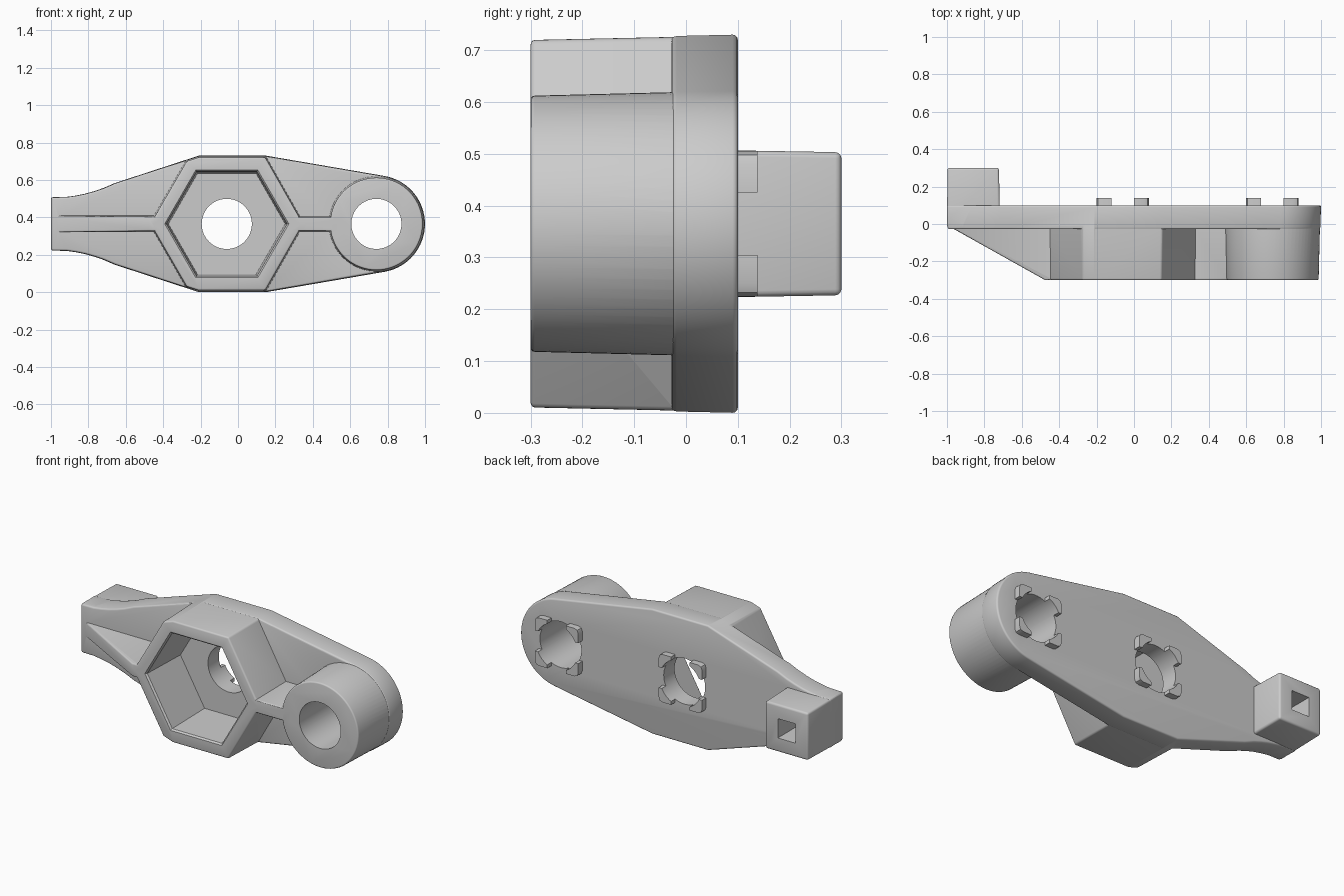
import bpy, bmesh, math

if "Cube" in bpy.data.objects:
    bpy.data.objects.remove(bpy.data.objects["Cube"])

ZC = 0.365      # mid height: profiles are (x, z) with z measured from here
HEX_X, EYE_X = -0.06, 0.74


def prism(name, front, y0, back, y1, bevel=0.0):
    """Solid between two (x, z) profiles with equal point counts."""
    bm = bmesh.new()
    a = [bm.verts.new((x, y0, z + ZC)) for x, z in front]
    b = [bm.verts.new((x, y1, z + ZC)) for x, z in back]
    n = len(a)
    bm.faces.new(a)
    bm.faces.new(b[::-1])
    for i in range(n):
        j = (i + 1) % n
        bm.faces.new((a[i], b[i], b[j], a[j]))
    bmesh.ops.recalc_face_normals(bm, faces=bm.faces)
    me = bpy.data.meshes.new(name)
    bm.to_mesh(me)
    bm.free()
    ob = bpy.data.objects.new(name, me)
    bpy.context.collection.objects.link(ob)
    if bevel:
        m = ob.modifiers.new("round", 'BEVEL')
        m.width, m.segments = bevel, 3
        m.limit_method, m.angle_limit = 'ANGLE', math.radians(40)
        apply(ob, m)
    return ob


def apply(ob, mod):
    bpy.context.view_layer.objects.active = ob
    bpy.ops.object.modifier_apply(modifier=mod.name)


def combine(base, other, op):
    m = base.modifiers.new("combine", 'BOOLEAN')
    m.operation, m.solver, m.object = op, 'EXACT', other
    apply(base, m)
    bpy.data.objects.remove(other, do_unlink=True)


def ngon(cx, r, n):
    return [(cx + r * math.cos(2 * math.pi * i / n), r * math.sin(2 * math.pi * i / n)) for i in range(n)]


def rect(x0, x1, z0, z1):
    return [(x0, z0), (x1, z0), (x1, z1), (x0, z1)]


def scaled(pts, sx, sz, cx=0.0):
    return [(cx + (x - cx) * sx, z * sz) for x, z in pts]


def mirrored(half):
    """Close an upper half outline by mirroring it in z."""
    return half + [(x, -z) for x, z in reversed(half) if abs(z) > 1e-6]


# base plate: flared arm on the left, tangent round end on the right
half = [(-1, 0.143), (-0.92, 0.144), (-0.87, 0.151), (-0.82, 0.161), (-0.77, 0.175),
        (-0.72, 0.192), (-0.66, 0.218), (-0.21, 0.365), (0.15, 0.365)]
for i in range(17):
    t = math.radians(80.3 * (1 - i / 16))
    half.append((EYE_X + 0.26 * math.cos(t), 0.26 * math.sin(t) if i < 16 else 0.0))
outline = mirrored(half)
body = prism("lever_body", scaled(outline, 0.996, 0.992), -0.028, outline, 0.1, 0.01)

# hexagonal socket housing
hexa = mirrored([(-0.475, 0), (-0.278, 0.341), (-0.215, 0.361), (0.15, 0.361), (0.355, 0)])
parts = [prism("hex_housing", scaled(hexa, 0.982, 0.982, HEX_X), -0.3, hexa, 0.0, 0.009)]

# round eye boss
parts.append(prism("eye_boss", ngon(EYE_X, 0.247, 72), -0.3, ngon(EYE_X, 0.2545, 72), 0.0, 0.008))

# ribs: sloping one under the arm, straight one between housing and eye
parts.append(prism("arm_rib", rect(-0.475, -0.4, -0.038, 0.038), -0.3,
                   rect(-0.99, -0.4, -0.044, 0.044), -0.012, 0.008))
parts.append(prism("link_rib", rect(0.28, 0.56, -0.038, 0.038), -0.3,
                   rect(0.28, 0.56, -0.044, 0.044), 0.0, 0.008))

# end block on the back of the arm
parts.append(prism("end_block", rect(-1, -0.716, -0.1435, 0.1435), -0.018,
                   rect(-0.997, -0.722, -0.138, 0.138), 0.3, 0.012))

# four corner tabs around each hole
for cx in (HEX_X, EYE_X):
    for sx in (-1, 1):
        for sz in (-1, 1):
            p = [(0.06, 0.06), (0.14, 0.06), (0.14, 0.115), (0.133, 0.133), (0.115, 0.14), (0.06, 0.14)]
            p = [(cx + sx * x, sz * z) for x, z in p]
            parts.append(prism("corner_tab", p, 0.07, p, 0.138))

for part in parts:
    combine(body, part, 'UNION')

# cut hex pocket, the two through holes and the square socket
cutters = [prism("hex_pocket", ngon(HEX_X, 0.3235, 6), -0.32, ngon(HEX_X, 0.312, 6), 0.0),
           prism("pocket_rim", ngon(HEX_X, 0.34, 6), -0.308, ngon(HEX_X, 0.318, 6), -0.286)]
for cx in (HEX_X, EYE_X):
    c = ngon(cx, 0.134, 64)
    cutters.append(prism("through_hole", c, -0.4, c, 0.2))
cutters.append(prism("square_socket", rect(-0.913, -0.807, -0.053, 0.053), 0.02,
                     rect(-0.917, -0.803, -0.057, 0.057), 0.35))
for c in cutters:
    combine(body, c, 'DIFFERENCE')

bpy.ops.object.select_all(action='DESELECT')
body.select_set(True)
bpy.context.view_layer.objects.active = body
bpy.ops.object.shade_smooth_by_angle(angle=math.radians(32))
